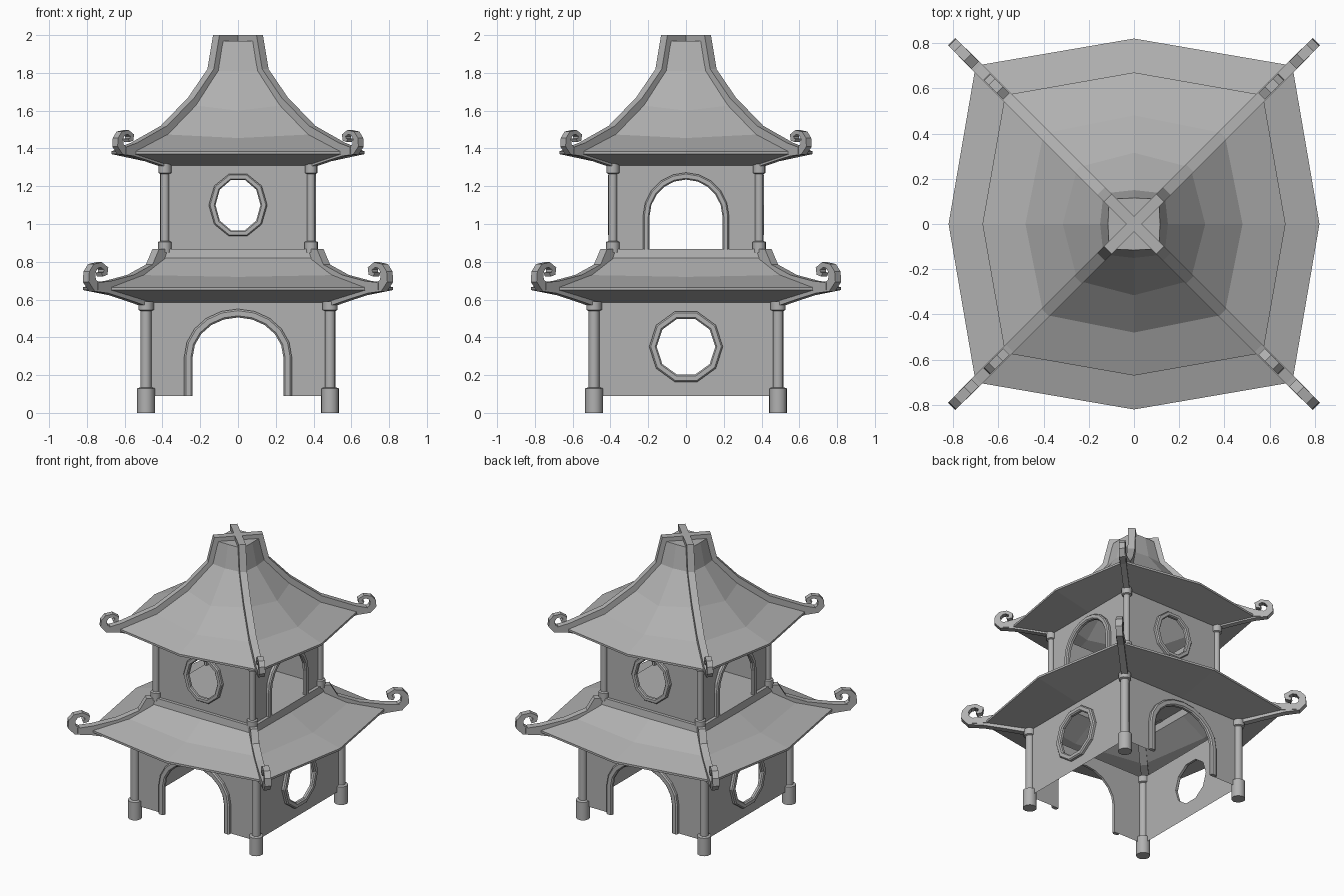
import bpy, bmesh, math
from mathutils import Matrix, Vector

if "Cube" in bpy.data.objects:
    bpy.data.objects.remove(bpy.data.objects["Cube"])

# Dark grey stone
stone = bpy.data.materials.new("dark_grey")
stone.diffuse_color = (.44, .44, .44, 1)
stone.use_nodes = True
stone.node_tree.nodes["Principled BSDF"].inputs["Base Color"].default_value = stone.diffuse_color


def finish(name, bm, turn=0, recalc=True, smooth=False):
    if recalc:
        bmesh.ops.recalc_face_normals(bm, faces=bm.faces[:])
    bm.transform(Matrix.Rotation(turn, 4, 'Z'))
    me = bpy.data.meshes.new(name)
    bm.to_mesh(me)
    bm.free()
    me.materials.append(stone)
    ob = bpy.data.objects.new(name, me)
    bpy.context.collection.objects.link(ob)
    if smooth:
        bpy.ops.object.select_all(action='DESELECT')
        ob.select_set(True)
        bpy.context.view_layer.objects.active = ob
        bpy.ops.object.shade_smooth_by_angle(angle=math.radians(40))
    return ob


def bridge(bm, a, b, closed=True):
    n = len(a)
    for i in range(n if closed else n - 1):
        j = (i + 1) % n
        bm.faces.new((a[i], a[j], b[j], b[i]))


# Opening outlines in (sideways, height)
def arch(rx, spring, rise, bottom, n=10):
    pts = [(rx * math.cos(math.pi * i / n), spring + rise * math.sin(math.pi * i / n))
           for i in range(n + 1)]
    return [(rx, bottom)] + pts + [(-rx, bottom)]


def ring(rx, rz, cz, n=10):
    return [(rx * math.cos(2 * math.pi * i / n), cz + rz * math.sin(2 * math.pi * i / n))
            for i in range(n)]


# Thin wall sheet with an opening
def wall(name, half, z0, z1, hole, is_arch, turn):
    bm = bmesh.new()
    box = [(half, z0), (half, z1), (-half, z1), (-half, z0)]
    loops = [box + hole[::-1]] if is_arch else [box, hole]
    edges = []
    for lp in loops:
        vs = [bm.verts.new((u, -half, z)) for u, z in lp]
        edges += [bm.edges.new((vs[i], vs[(i + 1) % len(vs)])) for i in range(len(vs))]
    bmesh.ops.triangle_fill(bm, edges=edges, use_beauty=True)
    for f in bm.faces:
        f.normal_update()
        if f.normal.y > 0:
            f.normal_flip()
    finish(name, bm, turn, False)


# Raised frame with chamfered edges around an opening
def frame(name, half, outer, inner, closed, turn, depth=0.025):
    bm = bmesh.new()

    def row(t, y):
        return [bm.verts.new((a[0] + (b[0] - a[0]) * t, y, a[1] + (b[1] - a[1]) * t))
                for a, b in zip(outer, inner)]
    d = half + depth
    rows = [row(0, -half), row(0, .008 - d), row(.2, -d),
            row(.8, -d), row(1, .008 - d), row(1, -half)]
    for i in range(6):
        bridge(bm, rows[i], rows[(i + 1) % 6], closed)
    if not closed:
        for e in (0, -1):
            bm.faces.new([r[e] for r in rows])
    finish(name, bm, turn)


# Smooth corner post turned from (radius, height) steps
def post(name, pos, steps, turn, n=10):
    bm = bmesh.new()
    rings = [[bm.verts.new((pos + r * math.cos(2 * math.pi * i / n),
                            pos + r * math.sin(2 * math.pi * i / n), z)) for i in range(n)]
             for r, z in steps]
    for a, b in zip(rings, rings[1:]):
        bridge(bm, a, b)
    bm.faces.new(rings[0])
    bm.faces.new(rings[-1])
    finish(name, bm, turn, smooth=True)


# Bowed four-sided roof shell from (corner, middle, corner height, sag) rings
def roof(name, rows):
    bm = bmesh.new()
    rings = []
    for c, m, z, sag in rows:
        pts = [(c, c), (0, m), (-c, c), (-m, 0), (-c, -c), (0, -m), (c, -c), (m, 0)]
        rings.append([bm.verts.new((x, y, z - sag * (i % 2))) for i, (x, y) in enumerate(pts)])
    for a, b in zip(rings, rings[1:]):
        bridge(bm, a, b)
    bm.faces.new(rings[0])
    finish(name, bm)


# Slab standing in the diagonal plane, between two (distance, height) lines
def diagonal_slab(name, top, bottom, width, turn):
    bm = bmesh.new()
    side = Vector((1, -1, 0)).normalized() * width / 2
    row = lambda lp, s: [bm.verts.new(Vector((x, x, z)) + side * s) for x, z in lp]
    rows = [row(top, -1), row(top, 1), row(bottom, 1), row(bottom, -1)]
    for i in range(4):
        bridge(bm, rows[i], rows[(i + 1) % 4], False)
    for e in (0, -1):
        bm.faces.new([r[e] for r in rows])
    finish(name, bm, turn)


# Curled eave tip: centre line with half thickness (x, z, t)
HOOK = [(.49, .585, .022), (.60, .623, .022), (.70, .656, .023), (.765, .667, .026),
        (.790, .70, .020), (.790, .745, .016), (.772, .776, .015), (.742, .784, .014),
        (.717, .764, .013), (.720, .738, .012), (.738, .732, .011)]


def hook_lines(ox, oz, s):
    pts = [Vector((ox - s * (.825 - x), oz + s * (z - .64))) for x, z, t in HOOK]
    top, bottom = [], []
    for i, p in enumerate(pts):
        d = (pts[min(i + 1, len(pts) - 1)] - pts[max(i - 1, 0)]).normalized()
        n = Vector((-d.y, d.x)) * HOOK[i][2] * s
        top.append(p + n)
        bottom.append(p - n)
    return top, bottom


# Roofs
roof("lower_roof", [(.41, .41, .868, 0), (.415, .42, .82, 0), (.53, .60, .73, .01),
                    (.70, .82, .665, 0), (.70, .82, .65, 0), (.49, .49, .585, 0)])
roof("upper_roof", [(.11, .115, 1.97, 0), (.135, .15, 1.81, 0), (.25, .315, 1.63, .03),
                    (.40, .48, 1.475, .02), (.57, .67, 1.385, 0), (.57, .67, 1.37, 0),
                    (.39, .39, 1.31, 0)])

LOW_RIDGE = ([(.435, .868), (.47, .785), (.57, .73), (.69, .698), (.76, .69)],
             [(.39, .868), (.41, .80), (.52, .715), (.69, .65), (.76, .65)])
UP_RIDGE = ([(0, 2), (.115, 2), (.145, 1.82), (.247, 1.67), (.392, 1.52), (.55, 1.43),
             (.61, 1.407)],
            [(0, 1.96), (.09, 1.96), (.12, 1.80), (.235, 1.63), (.385, 1.47), (.56, 1.37),
             (.61, 1.37)])

# Corner posts, ridges and curled tips
for k in range(4):
    a = k * math.pi / 2
    post("lower_post", .487, [(.047, 0), (.047, .13), (.029, .135), (.029, .54),
                              (.041, .545), (.041, .59)], a)
    post("upper_post", .387, [(.036, .85), (.036, .905), (.023, .91), (.023, 1.265),
                              (.034, 1.27), (.034, 1.32)], a)
    diagonal_slab("lower_ridge", *LOW_RIDGE, .05, a)
    diagonal_slab("upper_ridge", *UP_RIDGE, .048, a)
    diagonal_slab("lower_curl", *hook_lines(.822, .64, 1), .044, a)
    diagonal_slab("upper_curl", *hook_lines(.665, 1.365, .84), .04, a)

# Walls: arches and round windows swap sides between the storeys
for k in range(2):
    a = k * math.pi
    b = a + math.pi / 2
    hole = arch(.24, .295, .21, .09)
    wall("lower_arch_wall", .487, .09, .59, hole, True, a)
    frame("lower_arch_frame", .487, arch(.285, .295, .255, .09), hole, False, a)
    hole = ring(.155, .155, .35)
    wall("lower_window_wall", .487, .09, .59, hole, False, b)
    frame("lower_window_frame", .487, ring(.195, .195, .35), hole, True, b)
    hole = ring(.119, .14, 1.1)
    wall("upper_window_wall", .387, .865, 1.315, hole, False, a)
    frame("upper_window_frame", .387, ring(.155, .173, 1.1), hole, True, a)
    hole = arch(.193, 1.04, .195, .865)
    wall("upper_arch_wall", .387, .865, 1.315, hole, True, b)
    frame("upper_arch_frame", .387, arch(.228, 1.04, .232, .865), hole, False, b)
